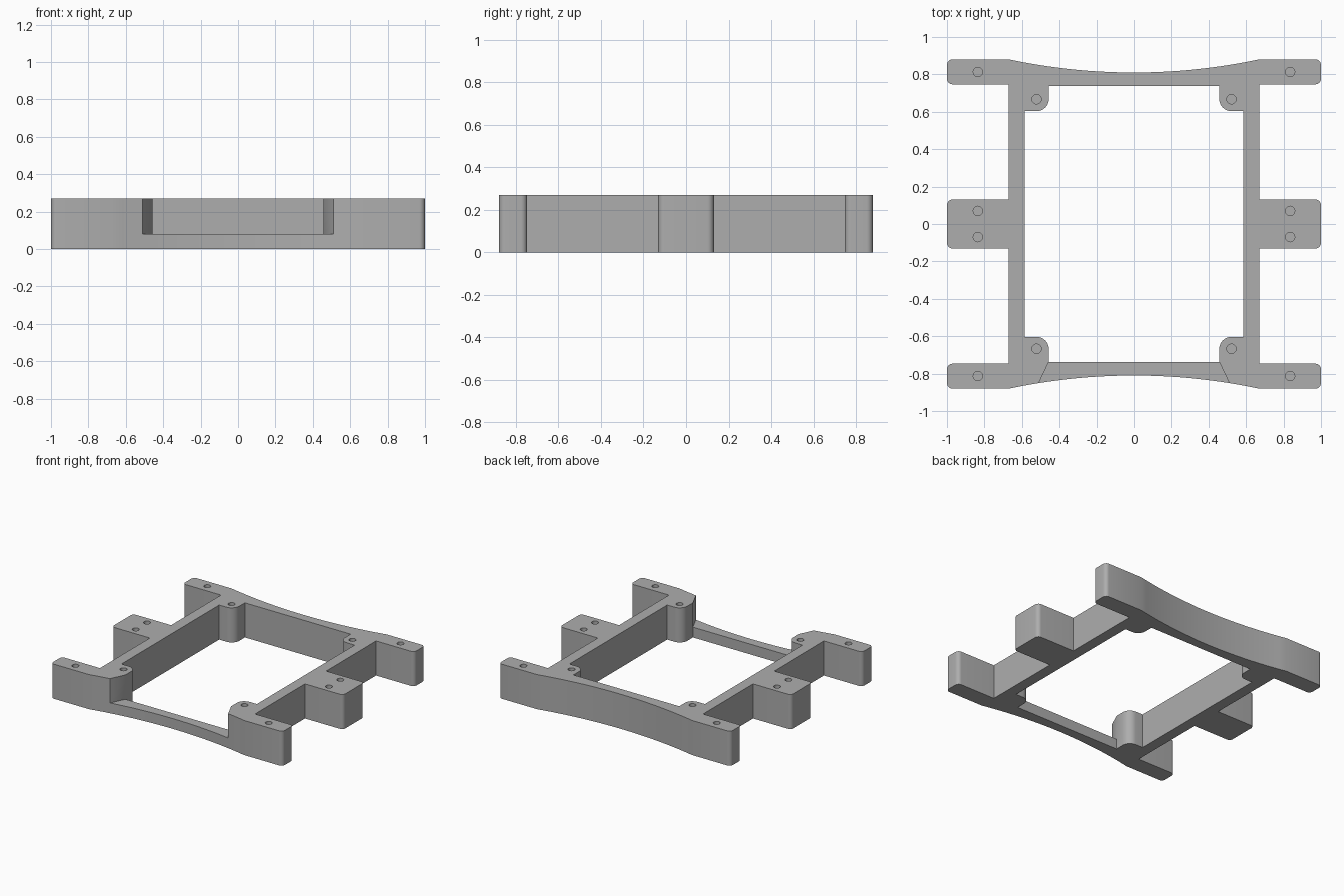
import bpy, bmesh, math

if "Cube" in bpy.data.objects:
    bpy.data.objects.remove(bpy.data.objects["Cube"])

HEIGHT = 0.27
LEDGE = 0.08          # height of the low front bar
HOLE_R, HOLE_DEPTH = 0.025, 0.15
RAIL_X, ARM_IN, ARM_OUT, TAB_Y = 0.67, 0.747, 0.88, 0.131


def arc(cx, cy, r, a0, a1, n=8):
    """Points of a circular corner, angles in degrees."""
    angles = [math.radians(a0 + (a1 - a0) * i / n) for i in range(n + 1)]
    return [(cx + r * math.cos(a), cy + r * math.sin(a)) for a in angles]


def four_way(q):
    """Mirror one counter-clockwise quarter outline into a full loop."""
    return (q + [(-x, y) for x, y in reversed(q)]
            + [(-x, -y) for x, y in q] + [(x, -y) for x, y in reversed(q)])


def prism(name, outlines, z0, z1):
    """Extrude closed outlines between two heights."""
    bm = bmesh.new()
    for pts in outlines:
        low = [bm.verts.new((x, y, z0)) for x, y in pts]
        high = [bm.verts.new((x, y, z1)) for x, y in pts]
        bm.faces.new(list(reversed(low)))
        bm.faces.new(high)
        for i in range(len(pts)):
            j = (i + 1) % len(pts)
            bm.faces.new((low[i], low[j], high[j], high[i]))
    bmesh.ops.recalc_face_normals(bm, faces=bm.faces)
    mesh = bpy.data.meshes.new(name)
    bm.to_mesh(mesh)
    bm.free()
    obj = bpy.data.objects.new(name, mesh)
    bpy.context.collection.objects.link(obj)
    return obj


def cut(target, cutter):
    """Subtract a cutter, then remove it."""
    bpy.context.view_layer.objects.active = target
    mod = target.modifiers.new("cut", 'BOOLEAN')
    mod.operation, mod.solver, mod.object = 'DIFFERENCE', 'EXACT', cutter
    cutter.hide_render = True
    bpy.ops.object.modifier_apply(modifier=mod.name)
    bpy.data.objects.remove(cutter)


# Outer outline: middle tab, side rail, end arm, bowed end bar
r = 0.03
outer = arc(1 - r, TAB_Y - r, r, 0, 90)
outer += [(RAIL_X, TAB_Y), (RAIL_X, ARM_IN)]
outer += arc(1 - r, ARM_IN + r, r, -90, 0) + arc(1 - r, ARM_OUT - r, r, 0, 90)
sag, steps = 0.07, 25
bow_r = (RAIL_X ** 2 + sag ** 2) / (2 * sag)
for i in range(steps // 2 + 1):
    x = RAIL_X * (steps - 2 * i) / steps
    outer.append((x, ARM_OUT - sag + bow_r - math.sqrt(bow_r ** 2 - x ** 2)))
frame = prism("frame", [four_way(outer)], 0, HEIGHT)

# Central opening with rounded screw bosses in its corners
b = 0.065
inner = [(0.585, 0.603)]
inner += arc(0.457 + b, 0.603 + b, b, -90, -180)
inner += [(0.457, 0.737)]
cut(frame, prism("opening_cutter", [four_way(inner)], -0.1, HEIGHT + 0.1))

# Flared notch that lowers the front bar
notch = [(-0.534, -0.9), (0.534, -0.9), (0.457, -0.737), (0.4, -0.65),
         (-0.4, -0.65), (-0.457, -0.737)]
cut(frame, prism("notch_cutter", [notch], LEDGE, HEIGHT + 0.1))

# Blind screw holes in the arms, tabs and bosses
spots = [(sx * x, sy * y) for x, y in ((0.835, 0.813), (0.835, 0.07), (0.522, 0.667))
         for sx in (-1, 1) for sy in (-1, 1)]
holes = [arc(x, y, HOLE_R, 0, 345, 23) for x, y in spots]
cut(frame, prism("hole_cutter", holes, HEIGHT - HOLE_DEPTH, HEIGHT + 0.1))

# Single grey finish, smooth on the rounded walls
grey = bpy.data.materials.new("grey")
grey.diffuse_color = (0.42, 0.42, 0.42, 1)
grey.use_nodes = True
grey.node_tree.nodes["Principled BSDF"].inputs["Base Color"].default_value = grey.diffuse_color
frame.data.materials.clear()
frame.data.materials.append(grey)
bpy.ops.object.select_all(action='DESELECT')
frame.select_set(True)
bpy.context.view_layer.objects.active = frame
bpy.ops.object.shade_smooth_by_angle(angle=math.radians(30))
